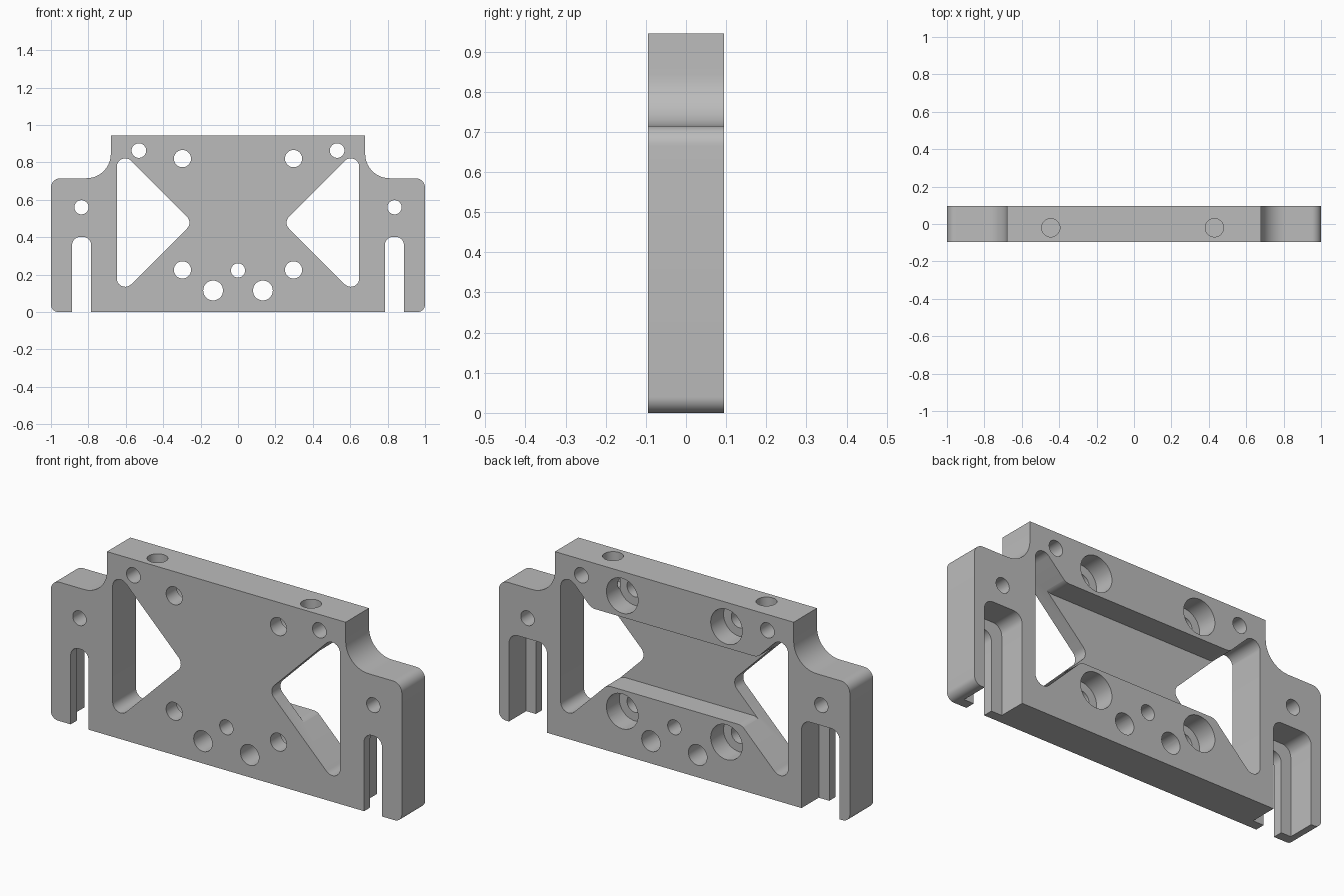
import bpy, bmesh, math
from mathutils import Vector

old = bpy.data.objects.get("Cube")
if old:
    bpy.data.objects.remove(old, do_unlink=True)

HALF = 0.095      # half the plate thickness
OVER = 0.2        # cutters reach past the surface

gray = bpy.data.materials.new("plain gray")
gray.use_nodes = True
gray.diffuse_color = (0.5, 0.5, 0.5, 1)
gray.node_tree.nodes["Principled BSDF"].inputs["Base Color"].default_value = (0.5, 0.5, 0.5, 1)


def rounded(corners, steps=10):
    """Outline in x, z from (x, z, radius) corners, each turned into an arc."""
    out = []
    for i, (x, z, r) in enumerate(corners):
        p = Vector((x, z))
        if r == 0:
            out.append(p)
            continue
        a = (Vector(corners[i - 1][:2]) - p).normalized()
        b = (Vector(corners[(i + 1) % len(corners)][:2]) - p).normalized()
        half = a.angle(b) / 2
        centre = p + (a + b).normalized() * r / math.sin(half)
        start = p + a * r / math.tan(half) - centre
        end = p + b * r / math.tan(half) - centre
        sweep = math.pi - 2 * half
        for k in range(steps + 1):
            t = k / steps
            out.append(centre + (start * math.sin((1 - t) * sweep)
                                 + end * math.sin(t * sweep)) / math.sin(sweep))
    return out


def prism(name, outline, y0, y1):
    bm = bmesh.new()
    face = bm.faces.new([bm.verts.new((p[0], y0, p[1])) for p in outline])
    grown = bmesh.ops.extrude_face_region(bm, geom=[face])["geom"]
    bmesh.ops.translate(bm, vec=(0, y1 - y0, 0),
                        verts=[v for v in grown if isinstance(v, bmesh.types.BMVert)])
    bmesh.ops.recalc_face_normals(bm, faces=bm.faces)
    mesh = bpy.data.meshes.new(name)
    bm.to_mesh(mesh)
    bm.free()
    mesh.materials.append(gray)
    obj = bpy.data.objects.new(name, mesh)
    bpy.context.collection.objects.link(obj)
    return obj


def circle(x, z, r, n=40):
    return [(x + r * math.cos(math.tau * k / n), z + r * math.sin(math.tau * k / n))
            for k in range(n)]


def cut(body, cutter):
    cutter.hide_render = True
    mod = body.modifiers.new("cut", 'BOOLEAN')
    mod.operation = 'DIFFERENCE'
    mod.solver = 'EXACT'
    mod.object = cutter
    bpy.context.view_layer.objects.active = body
    bpy.ops.object.modifier_apply(modifier=mod.name)
    bpy.data.objects.remove(cutter, do_unlink=True)


def both_sides(corners):
    return corners + [(-x, z, r) for x, z, r in reversed(corners)]


# Plate outline with raised middle and rounded shoulders
plate = prism("mounting_plate", rounded(both_sides(
    [(1, 0, 0.04), (1, 0.715, 0.05), (0.68, 0.715, 0.13), (0.68, 0.945, 0)])), -HALF, HALF)

for s in (1, -1):
    # Triangular window
    cut(plate, prism("window", rounded(
        [(s * 0.648, 0.885, 0.045), (s * 0.648, 0.071, 0.045), (s * 0.241, 0.478, 0.045)]),
        -OVER, OVER))
    # Leg slot, with a wider pocket behind a thin front lip
    for x0, x1, top, r, y0 in ((0.785, 0.887, 0.402, 0.045, -OVER),
                               (0.725, 0.942, 0.455, 0.05, -0.045)):
        cut(plate, prism("slot", rounded(
            [(s * x0, -0.1, 0), (s * x0, top, r), (s * x1, top, r), (s * x1, -0.1, 0)]),
            y0, OVER))

# Back channel joining the two windows
cut(plate, prism("channel", rounded(both_sides(
    [(0.386, 0.335, 0.06), (0.55, 0.171, 0), (0.55, 0.785, 0), (0.475, 0.71, 0.06)])),
    -0.025, OVER))

# Through holes
holes = [(0, 0.222, 0.038)]
for x, z, r in ((0.53, 0.863, 0.039), (0.297, 0.82, 0.046), (0.297, 0.225, 0.046),
                (0.837, 0.56, 0.038), (0.133, 0.115, 0.053)):
    holes += [(x, z, r), (-x, z, r)]
for x, z, r in holes:
    cut(plate, prism("hole", circle(x, z, r), -OVER, OVER))

# Counterbores on the back
for x in (0.297, -0.297):
    for z in (0.82, 0.225):
        cut(plate, prism("counterbore", circle(x, z, 0.09), -0.01, OVER))

# Blind holes in the top edge
for x in (0.43, -0.445):
    bpy.ops.mesh.primitive_cylinder_add(vertices=40, radius=0.049, depth=0.3,
                                        location=(x, -0.02, 0.945))
    drill = bpy.context.object
    drill.data.materials.append(gray)
    cut(plate, drill)

bpy.ops.object.select_all(action='DESELECT')
plate.select_set(True)
bpy.context.view_layer.objects.active = plate
bpy.ops.object.shade_smooth_by_angle(angle=math.radians(30))
